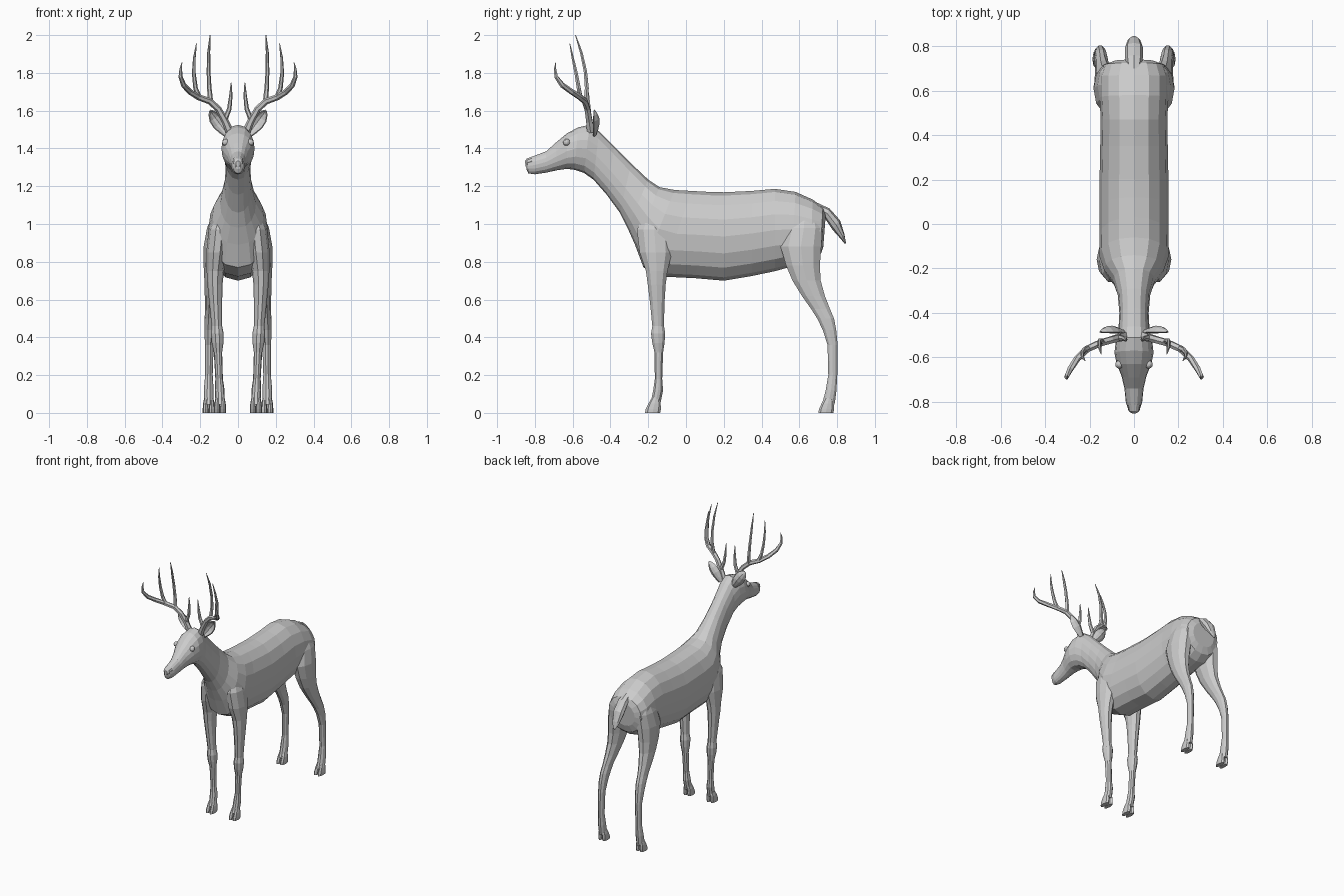
import bpy, bmesh, math
from mathutils import Vector


def finish(name, bm, mirror=False):
    bmesh.ops.recalc_face_normals(bm, faces=bm.faces[:])
    me = bpy.data.meshes.new(name)
    bm.to_mesh(me)
    bm.free()
    ob = bpy.data.objects.new(name, me)
    bpy.context.collection.objects.link(ob)
    if mirror:
        ob.modifiers.new("Mirror", 'MIRROR')
    return ob


def loft(name, rings, mirror=False):
    """Skin a list of equal-length point rings and cap both ends."""
    bm = bmesh.new()
    vs = [[bm.verts.new(p) for p in r] for r in rings]
    n = len(vs[0])
    for a, b in zip(vs, vs[1:]):
        for i in range(n):
            j = (i + 1) % n
            bm.faces.new((a[i], a[j], b[j], b[i]))
    bm.faces.new(vs[0])
    bm.faces.new(vs[-1])
    return finish(name, bm, mirror)


def angles(n):
    return [2 * math.pi * i / n for i in range(n)]


def slices(name, rows, n=16):
    """Rows: top y, top z, bottom y, bottom z, half width."""
    rings = []
    for yt, zt, yb, zb, w in rows:
        top, bot = Vector((0, yt, zt)), Vector((0, yb, zb))
        mid, half = (top + bot) / 2, (top - bot) / 2
        ring = []
        for a in angles(n):
            c, s = math.cos(a), math.sin(a)
            x = math.copysign(abs(c) ** 0.88, c) * w
            ring.append(mid + half * s + Vector((x, 0, 0)))
        rings.append(ring)
    return loft(name, rings)


def limb(name, rows, n=10):
    """Rows: z, centre x, half width, front y, back y."""
    rings = [[(x + w * math.cos(a), (y0 + y1) / 2 + (y1 - y0) / 2 * math.sin(a), z)
              for a in angles(n)] for z, x, w, y0, y1 in rows]
    return loft(name, rings, True)


def tube(name, pts, n=6):
    """Points: x, y, z, radius."""
    P = [Vector(p[:3]) for p in pts]
    rings = []
    for i, p in enumerate(P):
        d = (P[min(i + 1, len(P) - 1)] - P[max(i - 1, 0)]).normalized()
        u = d.cross(Vector((0, 1, 0))).normalized()
        v = d.cross(u)
        r = pts[i][3]
        rings.append([p + r * (u * math.cos(a) + v * math.sin(a)) for a in angles(n)])
    return loft(name, rings, True)


# Head, neck and torso as one skin
slices("body", [
    (-.848, 1.325, -.845, 1.29, .014), (-.837, 1.347, -.835, 1.268, .026),
    (-.80, 1.362, -.80, 1.263, .037), (-.74, 1.385, -.74, 1.272, .043),
    (-.69, 1.43, -.68, 1.285, .056), (-.63, 1.48, -.63, 1.292, .078),
    (-.57, 1.512, -.59, 1.287, .088), (-.51, 1.525, -.54, 1.27, .082),
    (-.46, 1.49, -.49, 1.235, .070), (-.38, 1.41, -.42, 1.155, .066),
    (-.29, 1.32, -.35, 1.06, .073), (-.20, 1.235, -.31, .98, .095),
    (-.14, 1.195, -.27, .89, .135), (-.06, 1.18, -.225, .77, .157),
    (.03, 1.175, -.13, .722, .155), (.12, 1.17, .05, .713, .155),
    (.20, 1.168, .20, .70, .155), (.35, 1.175, .35, .725, .152),
    (.47, 1.186, .47, .75, .150), (.58, 1.17, .56, .775, .155),
    (.67, 1.13, .66, .79, .155), (.725, 1.09, .71, .83, .135),
    (.74, 1.05, .727, .88, .09)])

# Tail
slices("tail", [
    (.70, 1.11, .70, 1.05, .03), (.76, 1.082, .735, 1.03, .04),
    (.815, 1.02, .775, .97, .04), (.838, .95, .82, .92, .028),
    (.847, .90, .842, .893, .008)], 8)

# Front legs, from the shoulder to the pastern
limb("front_leg", [
    (1.06, .085, .035, -.22, -.10), (.97, .10, .055, -.265, -.07),
    (.85, .112, .056, -.25, -.07), (.75, .12, .046, -.215, -.095),
    (.68, .122, .040, -.205, -.105), (.58, .118, .034, -.192, -.112),
    (.46, .112, .028, -.18, -.115), (.42, .110, .034, -.187, -.108),
    (.37, .108, .031, -.18, -.112), (.32, .106, .022, -.168, -.12),
    (.18, .10, .020, -.166, -.125), (.12, .097, .026, -.175, -.12),
    (.07, .095, .025, -.185, -.13), (.045, .095, .026, -.195, -.135)])

# Hind legs, from the thigh to the pastern
limb("hind_leg", [
    (1.07, .09, .035, .56, .70), (.98, .108, .056, .52, .728),
    (.88, .118, .064, .495, .722), (.78, .124, .058, .525, .713),
    (.70, .130, .048, .56, .717), (.62, .138, .038, .61, .738),
    (.55, .144, .030, .66, .765), (.50, .147, .030, .692, .786),
    (.44, .15, .028, .722, .797), (.36, .152, .023, .748, .804),
    (.20, .154, .020, .752, .802), (.12, .155, .026, .738, .798),
    (.07, .155, .025, .725, .792), (.045, .155, .026, .715, .788)])

# Split hooves: two toes on each leg
for leg, cx, y0 in (("front", .095, -.217), ("hind", .155, .70)):
    for side, dx in (("inner", -.016), ("outer", .016)):
        x = cx + dx
        limb(leg + "_hoof_" + side, [
            (.085, x - dx * .3, .012, y0 + .04, y0 + .075),
            (.05, x, .014, y0 + .018, y0 + .083),
            (.02, x, .016, y0 + .004, y0 + .084),
            (0, x, .016, y0, y0 + .08)], 8)

# Antler main beam and tines
tube("antler_beam", [
    (.045, -.505, 1.49, .022), (.068, -.512, 1.545, .019), (.105, -.522, 1.61, .017),
    (.15, -.535, 1.65, .017), (.21, -.562, 1.672, .016), (.255, -.605, 1.70, .015),
    (.288, -.655, 1.735, .014), (.304, -.688, 1.78, .011), (.303, -.693, 1.82, .007),
    (.297, -.69, 1.855, .002)])
tube("brow_tine", [
    (.068, -.512, 1.555, .014), (.046, -.515, 1.61, .012),
    (.038, -.52, 1.68, .009), (.036, -.525, 1.75, .002)])
tube("tall_tine", [
    (.145, -.53, 1.645, .014), (.152, -.525, 1.72, .012), (.156, -.533, 1.81, .010),
    (.155, -.555, 1.91, .008), (.148, -.585, 2.0, .002)])
tube("middle_tine", [
    (.205, -.56, 1.668, .014), (.225, -.568, 1.72, .012), (.234, -.582, 1.80, .010),
    (.231, -.60, 1.88, .007), (.22, -.615, 1.955, .002)])

# Cupped leaf-shaped ears
bm = bmesh.new()
base, tip = Vector((.055, -.48, 1.475)), Vector((.148, -.478, 1.60))
axis = tip - base
across = Vector((axis.z, 0, -axis.x)).normalized()
rows = []
for t, w in ((0, .018), (.2, .028), (.45, .037), (.7, .034), (.88, .02), (1, .004)):
    rows.append([bm.verts.new(base + axis * t + across * s * w
                 + Vector((0, .028 * (1 - s * s) * w / .037 - .01, 0)))
                 for s in (-1, -.5, 0, .5, 1)])
for a, b in zip(rows, rows[1:]):
    for i in range(4):
        bm.faces.new((a[i], a[i + 1], b[i + 1], b[i]))
ear = finish("ear", bm, True)
solid = ear.modifiers.new("Thickness", 'SOLIDIFY')
solid.thickness = .007
solid.offset = 0

# Eyes
bm = bmesh.new()
bmesh.ops.create_uvsphere(bm, u_segments=10, v_segments=6, radius=.019)
bmesh.ops.translate(bm, verts=bm.verts[:], vec=(.066, -.632, 1.432))
finish("eye", bm, True)

# Nostrils pad at the muzzle tip
slices("nose_pad", [
    (-.852, 1.335, -.85, 1.305, .012), (-.842, 1.348, -.842, 1.30, .024),
    (-.815, 1.358, -.815, 1.31, .030)], 10)
